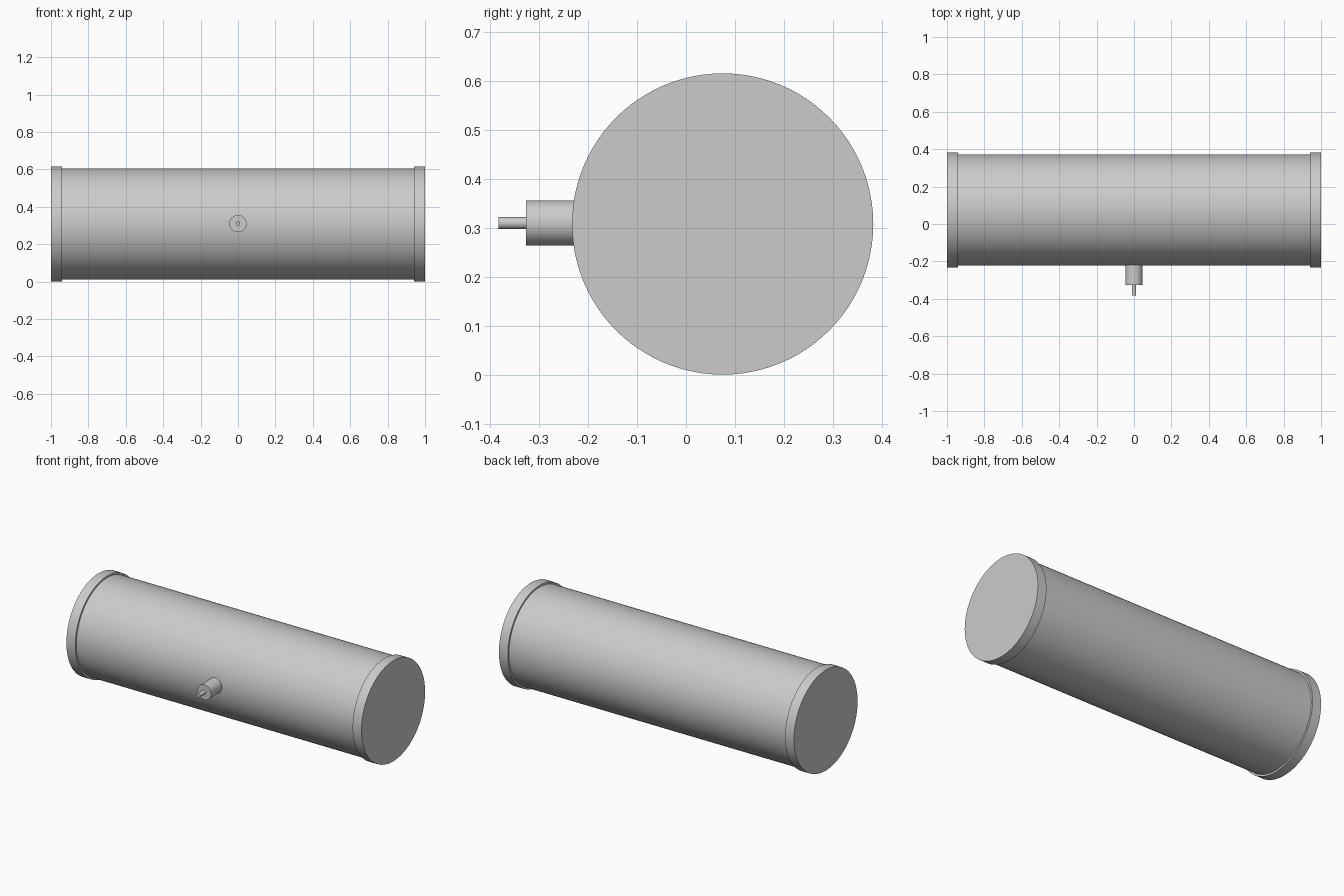
import bpy
from math import pi, radians

cube = bpy.data.objects.get("Cube")
if cube:
    bpy.data.objects.remove(cube, do_unlink=True)

grey = bpy.data.materials.new("light grey")
grey.use_nodes = True
colour = (0.6, 0.6, 0.6, 1)
grey.diffuse_color = colour
grey.node_tree.nodes["Principled BSDF"].inputs["Base Color"].default_value = colour

AXIS_Y, AXIS_Z = 0.075, 0.308
ALONG_X, ALONG_Y = (0, pi / 2, 0), (pi / 2, 0, 0)


def cylinder(name, radius, length, centre, rotation, sides):
    bpy.ops.mesh.primitive_cylinder_add(
        vertices=sides, radius=radius, depth=length,
        location=centre, rotation=rotation)
    obj = bpy.context.object
    obj.name = name
    obj.data.materials.append(grey)
    bpy.ops.object.shade_smooth_by_angle(angle=radians(30))
    return obj


# Main tube, its ends seated inside the caps
cylinder("tube_body", 0.297, 1.92, (0, AXIS_Y, AXIS_Z), ALONG_X, 96)

# Slightly wider end caps
for side, x in (("right", -0.97), ("left", 0.97)):
    cylinder(side + "_end_cap", 0.308, 0.06, (x, AXIS_Y, AXIS_Z), ALONG_X, 96)

# Front fitting with its thin pin
cylinder("front_fitting", 0.046, 0.147, (0, -0.2535, 0.31), ALONG_Y, 48)
cylinder("fitting_pin", 0.012, 0.075, (0, -0.3455, 0.31), ALONG_Y, 32)
